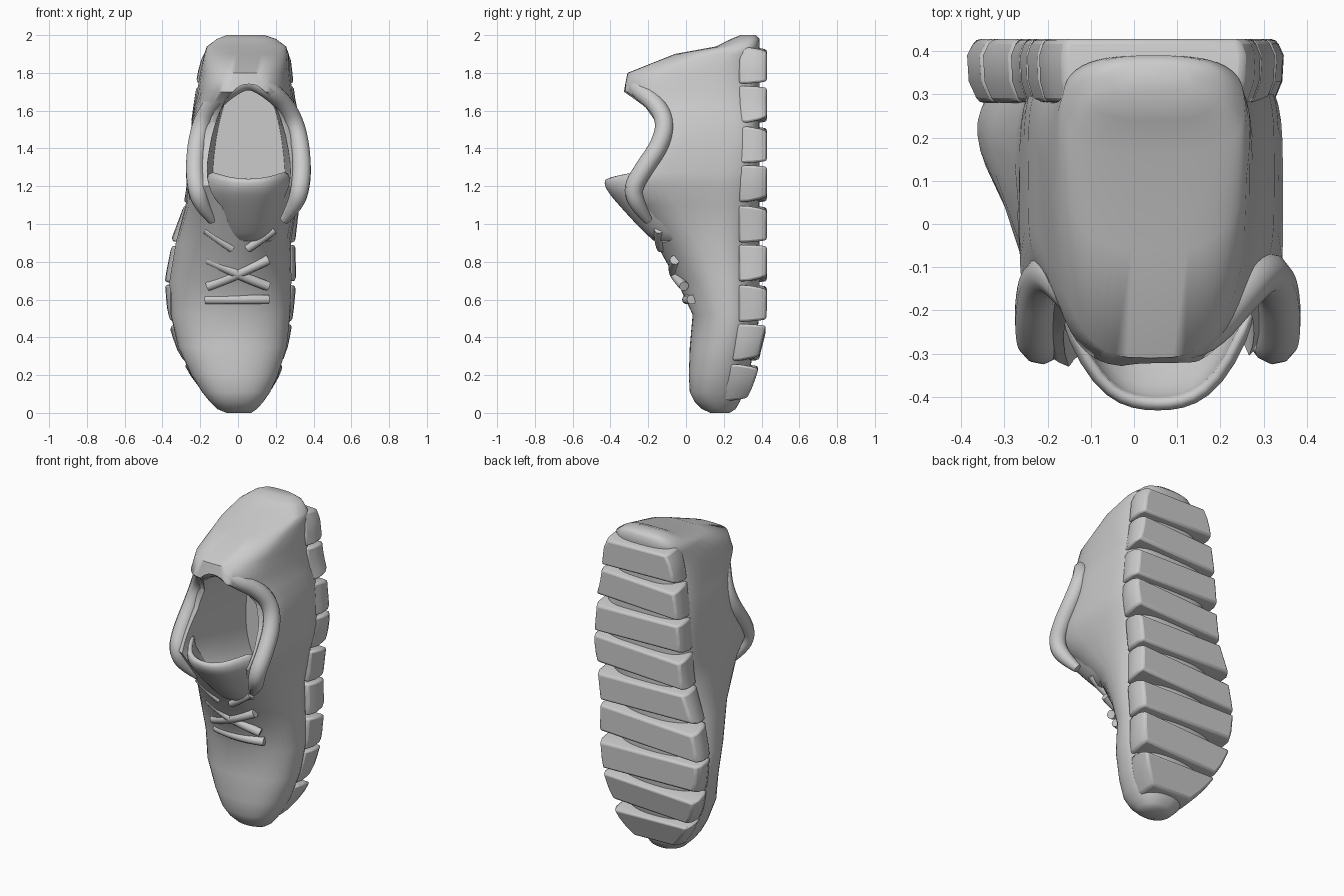
import bpy, bmesh, math

if "Cube" in bpy.data.objects:
    bpy.data.objects.remove(bpy.data.objects["Cube"])

# Toe-to-heel stations: height, left x, right x, front y, front width factor
STATIONS = [
    (0, -.06, .07, .13, 1), (.02, -.11, .1, .085, 1), (.06, -.15, .135, .045, 1), (.11, -.19, .17, .02, 1),
    (.2, -.25, .215, .015, .95), (.35, -.325, .265, .02, .9), (.52, -.37, .29, .035, .8),
    (.7, -.385, .305, -.05, .66), (.9, -.35, .3, -.16, .64), (1.1, -.285, .32, -.29, .82),
    (1.2, -.27, .34, -.345, .95), (1.27, -.265, .345, -.29, 1), (1.42, -.255, .335, -.19, 1),
    (1.54, -.245, .325, -.165, 1), (1.62, -.235, .305, -.22, .9), (1.7, -.225, .295, -.33, .74),
    (1.8, -.21, .285, -.31, .72), (1.9, -.185, .275, -.06, .85), (1.94, -.165, .255, .16, 1),
    (1.98, -.11, .2, .24, 1), (2, -.06, .14, .29, 1),
]


def width_at(z, side):
    col = 2 if side > 0 else 1
    for a, b in zip(STATIONS, STATIONS[1:]):
        if a[0] <= z <= b[0]:
            return a[col] + (b[col] - a[col]) * (z - a[0]) / (b[0] - a[0])


def sole_y(z):
    """Sole plane, curling up at the toe."""
    return .23 + .16 * min(1, math.sqrt(z * 2)) - .02 * (z > 1.98)


def squareness(z):
    spread = .3 if z < 1.35 else .5
    return 2.3 + 2.4 * math.exp(-((z - 1.35) / spread) ** 2)


def make(name, verts, faces):
    mesh = bpy.data.meshes.new(name)
    mesh.from_pydata(verts, [], faces)
    bm = bmesh.new()
    bm.from_mesh(mesh)
    bmesh.ops.recalc_face_normals(bm, faces=bm.faces)
    bm.to_mesh(mesh)
    bm.free()
    ob = bpy.data.objects.new(name, mesh)
    bpy.context.collection.objects.link(ob)
    return ob


def smooth(ob, angle=40):
    bpy.ops.object.select_all(action='DESELECT')
    ob.select_set(True)
    bpy.context.view_layer.objects.active = ob
    bpy.ops.object.shade_smooth_by_angle(angle=math.radians(angle))


def oval(a0, a1, b0, b1, n, taper, count=48):
    """Superellipse whose lower half narrows towards taper at b0."""
    pts = []
    for i in range(count):
        t = 2 * math.pi * i / count
        c, s = math.cos(t), math.sin(t)
        c = math.copysign(abs(c) ** (2 / n), c)
        s = math.copysign(abs(s) ** (2 / n), s)
        scale = 1 + (taper - 1) * ((1 - s) / 2) ** 2
        pts.append(((a0 + a1) / 2 + (a1 - a0) / 2 * c * scale, (b0 + b1) / 2 + (b1 - b0) / 2 * s))
    return pts


def loft(name, rings):
    n, verts = len(rings[0]), [p for r in rings for p in r]
    faces = [(k * n + i, k * n + (i + 1) % n, (k + 1) * n + (i + 1) % n, (k + 1) * n + i)
             for k in range(len(rings) - 1) for i in range(n)]
    faces += [tuple(range(n)), tuple(range(len(verts) - n, len(verts)))]
    return make(name, verts, faces)


def tube(name, pts, radius):
    cu = bpy.data.curves.new(name, 'CURVE')
    cu.dimensions = '3D'
    cu.bevel_depth, cu.bevel_resolution, cu.use_fill_caps = radius, 3, True
    sp = cu.splines.new('NURBS')
    sp.points.add(len(pts) - 1)
    for p, co in zip(sp.points, pts):
        p.co = (*co[:3], 1)
        p.radius = co[3] if len(co) > 3 else 1
    sp.order_u, sp.use_endpoint_u, sp.resolution_u = 3, True, 5
    ob = bpy.data.objects.new(name, cu)
    bpy.context.collection.objects.link(ob)
    return ob


# Upper, hollowed by a foot-shaped cutter
upper = loft("upper", [[(x, y, z) for x, y in oval(xl, xr, yf, sole_y(z), squareness(z), t)]
                       for z, xl, xr, yf, t in STATIONS])
rings = []
for k in range(5):
    y = -.6 + .87 * k / 4
    grow = max(0, y + .3)
    z0, z1 = 1.07 - .3 * grow, 1.735 + .14 * grow
    rings.append([(x, y, z0 + z1 - z)
                  for x, z in oval(-.185 + .06 * grow, .3 - .06 * grow, z0, z1, 2.5, .55)])
cutter = loft("foot_cutter", rings)
cut = upper.modifiers.new("opening", 'BOOLEAN')
cut.object, cut.operation, cut.solver = cutter, 'DIFFERENCE', 'EXACT'
bpy.context.view_layer.objects.active = upper
bpy.ops.object.modifier_apply(modifier=cut.name)
bpy.data.objects.remove(cutter)
smooth(upper, 55)

# Padded collar: half path mirrored about the ankle centre, ends sunk into the upper
half = [(.19, -.2, 1.02, .5), (.25, -.26, 1.1, .9), (.275, -.285, 1.19), (.285, -.225, 1.29),
        (.275, -.135, 1.42), (.245, -.105, 1.54), (.19, -.16, 1.64), (.1, -.265, 1.72)]
ends = [(.055, -.265, 1.77)]
tube("collar", [(.055 - p[0], *p[1:]) for p in half] + ends
     + [(.055 + p[0], *p[1:]) for p in reversed(half)], .05)

# Curved tongue
rows = [(.9, -.145, .17), (1.03, -.27, .19), (1.13, -.36, .21), (1.2, -.42, .225), (1.24, -.415, .215)]
tv = [(.055 + w * u / 4, y + .22 * abs(u / 4) ** 3, z + .05 * (u / 4) ** 2 * (z > 1.2))
      for z, y, w in rows for u in range(-4, 5)]
tf = [(r * 9 + c, r * 9 + c + 1, r * 9 + c + 10, r * 9 + c + 9) for r in range(4) for c in range(8)]
tongue = make("tongue", tv, tf)
thick = tongue.modifiers.new("thickness", 'SOLIDIFY')
thick.thickness, thick.offset = .035, 0
tongue.modifiers.new("rounding", 'SUBSURF').levels = 1
smooth(tongue, 60)

# Laces: straight bar, crossing pair, short upper ends
tube("lace_bar", [(-.17, .03, .6), (-.08, .005, .6), (.08, .005, .6), (.16, .03, .6)], .026)
for side, tag in ((1, "right"), (-1, "left")):
    tube("lace_cross_" + tag, [(-.16 * side, -.01, .67), (-.05 * side, -.045, .71),
                               (.05 * side, -.075, .76), (.16 * side, -.06, .81)], .026)
    tube("lace_end_" + tag, [(.01 + .04 * side, -.13, .87), (.01 + .1 * side, -.15, .91),
                             (.01 + .18 * side, -.145, .97)], .024)

# Tread lugs: wedge-shaped, wider at the root, leaning slightly in turn
LUGS = 9
start, pitch = .06, .21
for i in range(LUGS):
    z0 = start + i * pitch
    z1 = z0 + pitch - .008
    zm = (z0 + z1) / 2
    tilt = .05 if i % 2 else -.03
    steps = [z0 + (z1 - z0) * k / 3 for k in range(4)]
    outline = [(width_at(z, -1), z) for z in steps] + [(width_at(z, 1), z) for z in reversed(steps)]
    rings = [[(x * wide, sole_y(z) + dy, zm + (z - zm) * tall + tilt * x * (1 - tall) * 4)
              for x, z in outline]
             for dy, wide, tall in ((-.11, .94, .96), (-.06, 1, .95), (.0, 1.01, .87), (.038, .96, .78))]
    lug = loft("tread_lug_%d" % (i + 1), rings)
    bev = lug.modifiers.new("soft_edges", 'BEVEL')
    bev.width, bev.segments, bev.limit_method = .012, 2, 'ANGLE'
    smooth(lug)
